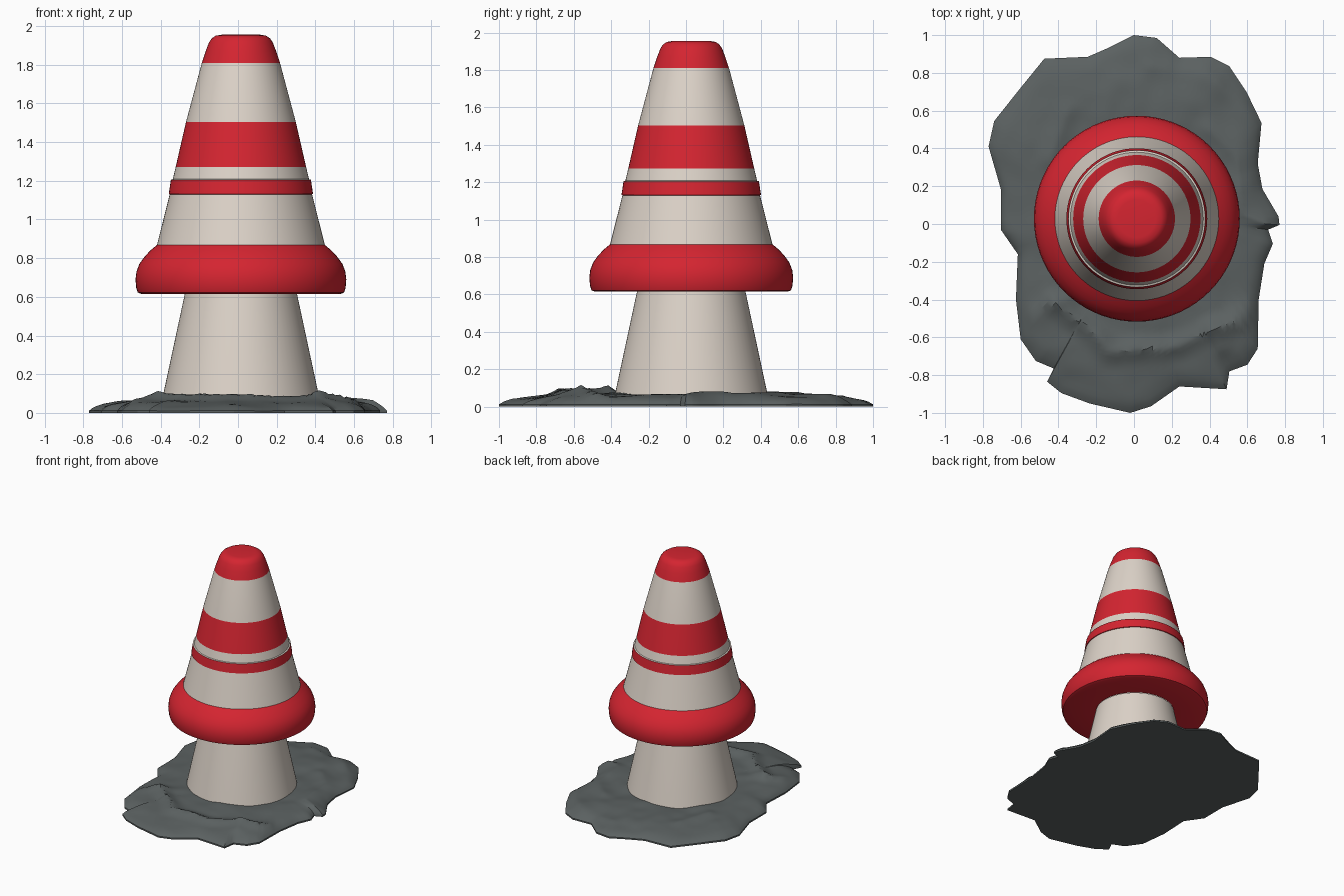
import bpy, bmesh, math
from mathutils import Vector, noise

if "Cube" in bpy.data.objects:
    bpy.data.objects.remove(bpy.data.objects["Cube"])

CX, CY, SEG = 0.015, 0.028, 72


def material(name, rgb):
    m = bpy.data.materials.new(name)
    m.diffuse_color = (*rgb, 1)
    m.use_nodes = True
    m.node_tree.nodes["Principled BSDF"].inputs["Base Color"].default_value = m.diffuse_color
    return m


RED = material("red plastic", (0.66, 0.018, 0.03))
WHITE = material("warm white", (0.72, 0.65, 0.58))
GREY = material("dark grey rubble", (0.105, 0.12, 0.12))


def finish(bm, name, mats, angle=35):
    bmesh.ops.recalc_face_normals(bm, faces=bm.faces)
    me = bpy.data.meshes.new(name)
    bm.to_mesh(me)
    bm.free()
    for m in mats:
        me.materials.append(m)
    ob = bpy.data.objects.new(name, me)
    bpy.context.collection.objects.link(ob)
    bpy.ops.object.select_all(action='DESELECT')
    ob.select_set(True)
    bpy.context.view_layer.objects.active = ob
    bpy.ops.object.shade_smooth_by_angle(angle=math.radians(angle))
    return ob


def lathe(name, profile, is_red):
    """Spin (radius, z) points round the cone axis; is_red(z) picks the band colour."""
    bm = bmesh.new()
    rings = []
    for r, z in profile:
        n = SEG if r > 0 else 1
        rings.append([bm.verts.new((CX + r * math.cos(i * math.tau / SEG),
                                    CY + r * math.sin(i * math.tau / SEG), z)) for i in range(n)])
    for a, b in zip(rings, rings[1:]):
        for i in range(SEG):
            j = (i + 1) % SEG
            vs = [a[i], a[j], b[j], b[i]] if len(b) > 1 else [a[i], a[j], b[0]]
            f = bm.faces.new(vs)
            f.material_index = 0 if is_red(f.calc_center_median().z) else 1
    return finish(bm, name, [RED, WHITE])


# Lower white stem
lathe("stem", [(0.412, 0.04), (0.405, 0.08), (0.29, 0.615)], lambda z: False)

# Bulging red collar with flat underside
lathe("collar", [(0.29, 0.617), (0.515, 0.615), (0.533, 0.622), (0.541, 0.645), (0.545, 0.69),
                 (0.54, 0.73), (0.525, 0.77), (0.50, 0.805), (0.468, 0.84), (0.434, 0.868)],
      lambda z: True)

# Banded upper cone with a small step, and rounded red cap
lathe("upper_cone", [(0.434, 0.868), (0.368, 1.13), (0.373, 1.132), (0.362, 1.205), (0.352, 1.208),
                     (0.337, 1.272), (0.284, 1.503), (0.202, 1.81), (0.182, 1.87), (0.165, 1.915),
                     (0.150, 1.937), (0.130, 1.950), (0.100, 1.955), (0, 1.952)],
      lambda z: 1.131 < z < 1.206 or 1.272 < z < 1.503 or z > 1.81)

# Rubble base: outline as seen from above
OUTLINE = [(0, 1), (.12, .985), (.24, .88), (.405, .885), (.505, .835), (.595, .70), (.675, .535),
           (.655, .32), (.68, .185), (.765, .04), (.77, -.005), (.71, -.03), (.735, -.105),
           (.69, -.21), (.66, -.4), (.655, -.66), (.60, -.745), (.505, -.78), (.49, -.875),
           (.24, -.86), (.09, -.965), (-.02, -1), (-.235, -.95), (-.385, -.895), (-.46, -.835),
           (-.425, -.765), (-.52, -.725), (-.60, -.61), (-.625, -.4), (-.615, -.16), (-.705, -.03),
           (-.705, .185), (-.77, .41), (-.74, .545), (-.605, .715), (-.475, .875), (-.245, .885),
           (-.13, .935)]
# Crease lines across the rubble, each with the height of its crest
RIDGES = [(0.035, [(-.42, -.42), (-.2, -.58), (-.12, -.68), (0, -.66), (.2, -.66), (.42, -.56), (.62, -.48)]),
          (0.02, [(-.55, -.5), (-.45, -.42), (-.36, -.4)]),
          (0.02, [(.41, -.55), (.45, -.65)]),
          (0.015, [(-.45, .33), (-.35, .6)]),
          (0.012, [(.08, .83), (.35, .83), (.62, .6)]),
          (0.015, [(.4, .5), (.55, .35), (.57, .05), (.7, 0)])]


def seg_dist(p, a, b):
    a, b = Vector(a), Vector(b)
    t = max(0, min(1, (p - a).dot(b - a) / (b - a).length_squared))
    return (p - a.lerp(b, t)).length


def height(p, t):
    rim = 0.012 + 0.053 * (1 - t ** 5) ** 0.8
    n = noise.noise(Vector((p.x * 4, p.y * 4, 3))) + 0.5 * noise.noise(Vector((p.x * 9, p.y * 9, 7)))
    z = rim + 0.012 * n * min(1, 6 * (1 - t) + 0.2)
    for h, line in RIDGES:
        d = min(seg_dist(p, a, b) for a, b in zip(line, line[1:]))
        z += h * max(0, 1 - d / 0.09) ** 1.5 * min(1, 5 * (1 - t))
    return max(0.006, z)


SUB, RINGS = 4, 26
rim = []
for a, b in zip(OUTLINE, OUTLINE[1:] + OUTLINE[:1]):
    rim += [Vector(a).lerp(Vector(b), k / SUB) for k in range(SUB)]
bm = bmesh.new()
rows = []
for k in range(RINGS + 1):
    t = k / RINGS
    row = []
    for o in rim:
        inner = Vector((CX, CY)) + o.normalized() * 0.385
        p = inner.lerp(o, t)
        row.append(bm.verts.new((p.x, p.y, height(p, t))))
    rows.append(row)
rows.append([bm.verts.new((o.x, o.y, 0)) for o in rim])
for a, b in zip(rows, rows[1:]):
    for i in range(len(rim)):
        j = (i + 1) % len(rim)
        bm.faces.new((a[i], b[i], b[j], a[j]))
bm.faces.new(rows[-1])
finish(bm, "rubble_base", [GREY], 30)
